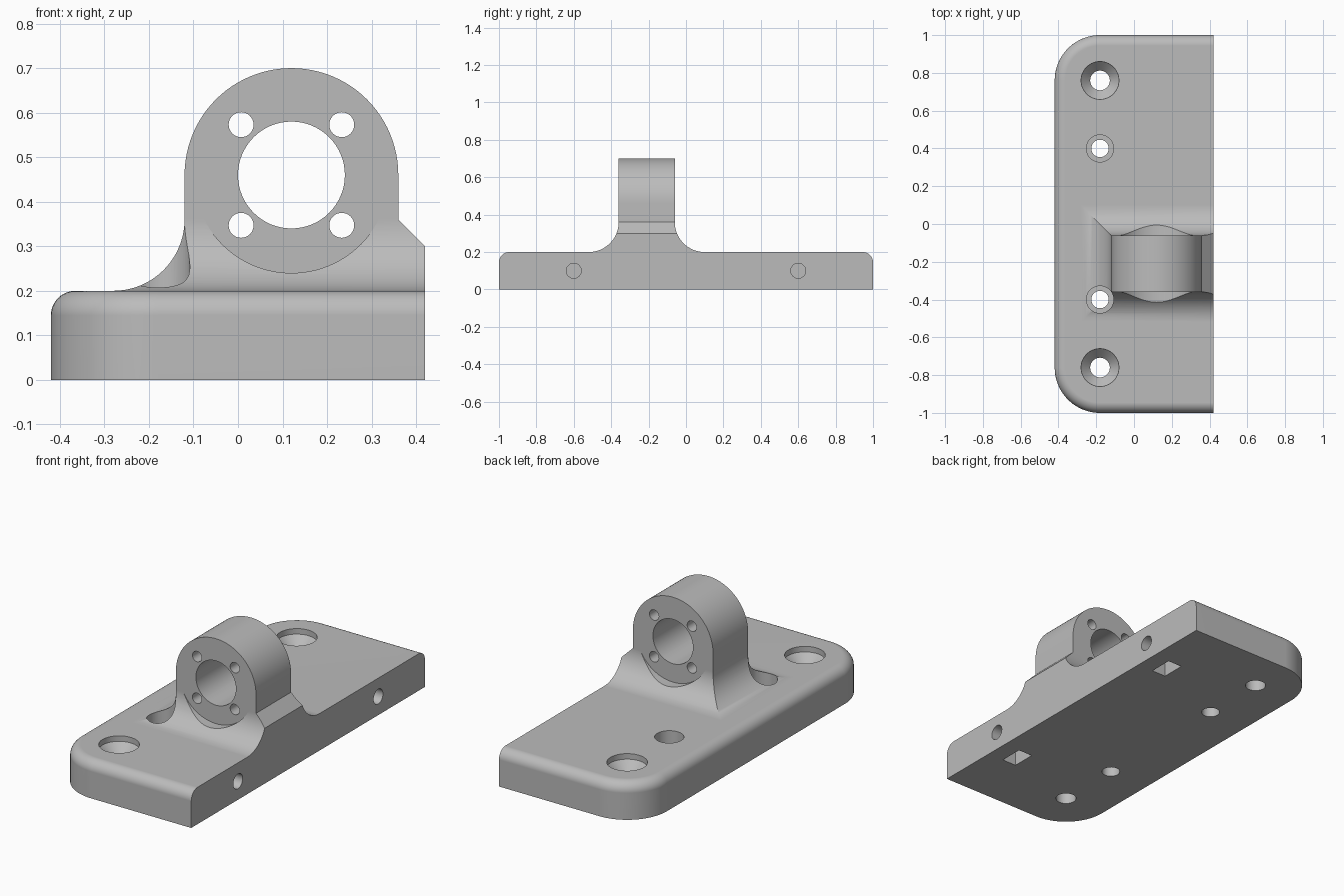
import bpy, bmesh, math
from mathutils import Matrix

cube = bpy.data.objects.get("Cube")
if cube:
    bpy.data.objects.remove(cube, do_unlink=True)

grey = bpy.data.materials.new("machined grey")
grey.use_nodes = True
colour = (0.5, 0.5, 0.5, 1)
grey.diffuse_color = colour
grey.node_tree.nodes["Principled BSDF"].inputs["Base Color"].default_value = colour

# Shared dimensions
EDGE = 0.42                      # flat mounting edge at +x, mirrored extent at -x
TOP = 0.2                        # plate thickness
ROUND, CORNER = 0.055, 0.24      # top edge round and plan corner radius
LUG_X, LUG_Z, LUG_R = 0.12, 0.46, 0.24
LUG_Y0, LUG_Y1 = -0.36, -0.06
FILLET = 0.16
HOLE_X = -0.18


def finish(name, bm):
    bmesh.ops.recalc_face_normals(bm, faces=bm.faces)
    mesh = bpy.data.meshes.new(name)
    bm.to_mesh(mesh)
    bm.free()
    ob = bpy.data.objects.new(name, mesh)
    bpy.context.collection.objects.link(ob)
    mesh.materials.append(grey)
    return ob


def loft(name, loops):
    """Solid skinned through matching closed loops, capped at both ends."""
    bm = bmesh.new()
    rings = [[bm.verts.new(p) for p in loop] for loop in loops]
    for a, b in zip(rings, rings[1:]):
        for i in range(len(a)):
            j = (i + 1) % len(a)
            bm.faces.new((a[i], a[j], b[j], b[i]))
    bm.faces.new(rings[0])
    bm.faces.new(rings[-1])
    return finish(name, bm)


def circle(cx, cy, r, n):
    return [(cx + r * math.cos(2 * math.pi * i / n),
             cy + r * math.sin(2 * math.pi * i / n)) for i in range(n)]


def turned(name, x, y, steps, n=48):
    """Vertical stepped hole cutter from (radius, z) pairs."""
    return loft(name, [[(px, py, z) for px, py in circle(x, y, r, n)] for r, z in steps])


def bar_y(name, profile, y0, y1):
    """Profile in x, z extruded along y."""
    return loft(name, [[(x, y, z) for x, z in profile] for y in (y0, y1)])


def block(name, lo, hi):
    bm = bmesh.new()
    size = [h - l for l, h in zip(lo, hi)]
    mid = [(h + l) / 2 for l, h in zip(lo, hi)]
    bmesh.ops.create_cube(bm, size=1, matrix=Matrix.Translation(mid) @ Matrix.Diagonal((*size, 1)))
    return finish(name, bm)


def combine(target, tool, operation):
    mod = target.modifiers.new("combine", "BOOLEAN")
    mod.operation, mod.solver, mod.object = operation, "EXACT", tool
    bpy.context.view_layer.objects.active = target
    bpy.ops.object.modifier_apply(modifier=mod.name)
    bpy.data.objects.remove(tool, do_unlink=True)


# Base plate: two rounded corners, rounded top edge on three sides
def plate_loop(inset, z):
    r, pts = CORNER - inset, []
    for cy, start in ((1 - CORNER, 90), (CORNER - 1, 180)):
        for i in range(21):
            a = math.radians(start + 90 * i / 20)
            pts.append((CORNER - EDGE + r * math.cos(a), cy + r * math.sin(a), z))
    return [(EDGE, 1 - inset, z)] + pts + [(EDGE, inset - 1, z)]


levels = [(0, 0)]
for i in range(13):
    a = math.pi / 2 * i / 12
    levels.append((ROUND * (1 - math.cos(a)), TOP - ROUND * (1 - math.sin(a))))
bracket = loft("bracket", [plate_loop(d, z) for d, z in levels])

# Mitred fillet block flaring from the lug into the plate
levels = [(FILLET, 0.1)]
for i in range(21):
    a = math.pi / 2 * i / 20
    levels.append((FILLET * (1 - math.sin(a)), TOP + FILLET * (1 - math.cos(a))))
left = LUG_X - LUG_R
flare = loft("flare", [[(left - d, LUG_Y0 - d, z), (EDGE, LUG_Y0 - d, z),
                        (EDGE, LUG_Y1 + d, z), (left - d, LUG_Y1 + d, z)] for d, z in levels])

# Sloped shoulder beside the lug, and round clearance on both lug faces
combine(flare, bar_y("shoulder_cut", [(0.34, 0.38), (0.5, 0.22), (0.5, 0.38)], -0.7, 0.3), "DIFFERENCE")
for y0, y1 in ((LUG_Y0 - 0.3, LUG_Y0), (LUG_Y1, LUG_Y1 + 0.3)):
    combine(flare, bar_y("face_clearance", circle(LUG_X, LUG_Z, 0.22, 96), y0, y1), "DIFFERENCE")

# Round-topped lug
arch = [(left, 0.1), (LUG_X + LUG_R, 0.1)]
for i in range(49):
    a = math.pi * i / 48
    arch.append((LUG_X + LUG_R * math.cos(a), LUG_Z + LUG_R * math.sin(a)))
lug = bar_y("lug", arch, LUG_Y0, LUG_Y1)
combine(bracket, flare, "UNION")
combine(bracket, lug, "UNION")

# Main bore and four screw holes through the lug
combine(bracket, bar_y("bore", circle(LUG_X, LUG_Z, 0.12, 64), -0.7, 0.3), "DIFFERENCE")
for sx in (-1, 1):
    for sz in (-1, 1):
        ring = circle(LUG_X + sx * 0.113, LUG_Z + sz * 0.113, 0.028, 32)
        combine(bracket, bar_y("screw_hole", ring, -0.7, 0.3), "DIFFERENCE")

for side in (-1, 1):
    # Countersunk and counterbored plate holes
    sink = [(0.052, -0.1), (0.052, 0.12), (0.1, 0.17), (0.1, 0.3)]
    combine(bracket, turned("countersink", HOLE_X, side * 0.76, sink), "DIFFERENCE")
    bore = [(0.046, -0.1), (0.046, 0.1), (0.072, 0.1), (0.072, 0.42)]
    combine(bracket, turned("counterbore", HOLE_X, side * 0.4, bore), "DIFFERENCE")
    # Edge bolt hole with a nut pocket open underneath
    y = side * 0.6
    bolt = loft("bolt_hole", [[(x, py, pz) for py, pz in circle(y, 0.1, 0.04, 32)] for x in (0.18, 0.5)])
    combine(bracket, bolt, "DIFFERENCE")
    combine(bracket, block("nut_pocket", (0.24, y - 0.065, -0.1), (0.325, y + 0.065, 0.165)), "DIFFERENCE")

# Smooth curved faces, keep machined edges crisp
bpy.ops.object.select_all(action="DESELECT")
bracket.select_set(True)
bpy.context.view_layer.objects.active = bracket
bpy.ops.object.shade_smooth_by_angle(angle=math.radians(25))
weighted = bracket.modifiers.new("weighted normals", "WEIGHTED_NORMAL")
weighted.keep_sharp = True
